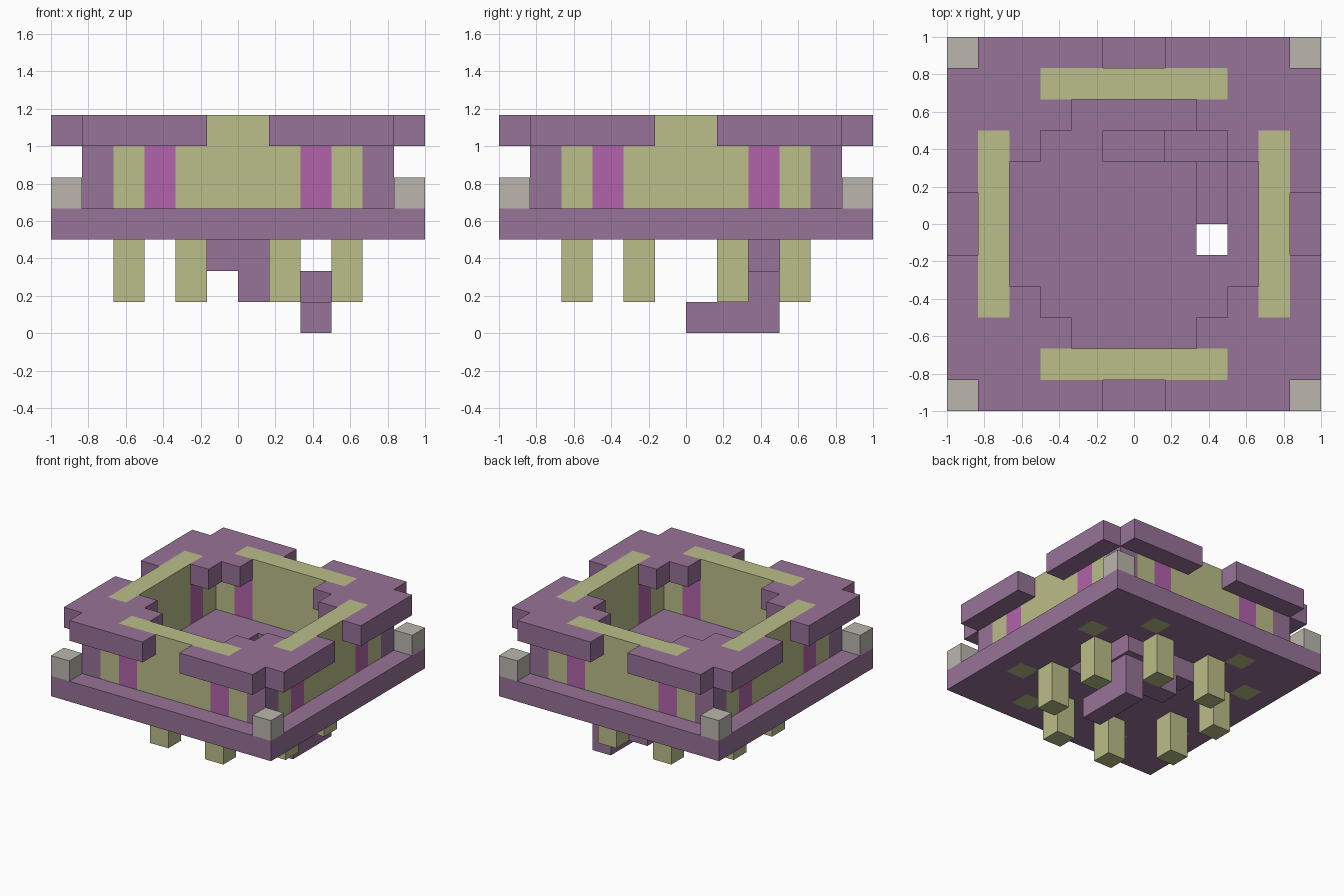
import bpy, bmesh
from mathutils import Vector

if "Cube" in bpy.data.objects:
    bpy.data.objects.remove(bpy.data.objects["Cube"], do_unlink=True)

U = 1 / 6          # one block of the building grid
HALF = 6           # half the footprint, in blocks


def material(name, hex_code):
    rgb = [int(hex_code[i:i + 2], 16) / 255 for i in (0, 2, 4)]
    lin = [c / 12.92 if c <= 0.04045 else ((c + 0.055) / 1.055) ** 2.4 for c in rgb]
    mat = bpy.data.materials.new(name)
    mat.use_nodes = True
    mat.diffuse_color = (*lin, 1)
    mat.node_tree.nodes["Principled BSDF"].inputs["Base Color"].default_value = (*lin, 1)
    return mat


PURPLE, SAND, MAGENTA, GREY = range(4)
MATS = [material("dusty purple", "977397"), material("pale sand green", "BBBD89"),
        material("bright magenta", "B163AA"), material("warm grey", "BBB6AE")]


def finish(name, bm):
    mesh = bpy.data.meshes.new(name)
    bm.normal_update()
    bm.to_mesh(mesh)
    bm.free()
    for mat in MATS:
        mesh.materials.append(mat)
    obj = bpy.data.objects.new(name, mesh)
    bpy.context.collection.objects.link(obj)


def layer(name, z0, z1, rule):
    """Course of blocks; rule(x, y) gives each block's colour, or None for a gap."""
    bm = bmesh.new()
    bmesh.ops.create_grid(bm, x_segments=2 * HALF, y_segments=2 * HALF, size=HALF * U)
    gaps = []
    for f in bm.faces:
        c = f.calc_center_median() / U
        colour = rule(c.x, c.y)
        if colour is None:
            gaps.append(f)
    bmesh.ops.delete(bm, geom=gaps, context='FACES')
    bmesh.ops.translate(bm, verts=bm.verts, vec=(0, 0, z0 * U))
    top = bmesh.ops.extrude_face_region(bm, geom=bm.faces[:], use_keep_orig=True)["geom"]
    bmesh.ops.translate(bm, verts=[v for v in top if isinstance(v, bmesh.types.BMVert)],
                        vec=(0, 0, (z1 - z0) * U))
    bmesh.ops.recalc_face_normals(bm, faces=bm.faces)
    # colour every face from the block that lies behind it
    for f in bm.faces:
        c = f.calc_center_median() / U - f.normal * 0.5
        f.material_index = rule(c.x, c.y) or PURPLE
    finish(name, bm)


def box(name, low, high, colour):
    low, high = Vector(low) * U, Vector(high) * U
    bm = bmesh.new()
    bmesh.ops.create_cube(bm, size=1)
    bmesh.ops.scale(bm, vec=high - low, verts=bm.verts)
    bmesh.ops.translate(bm, vec=(low + high) / 2, verts=bm.verts)
    for f in bm.faces:
        f.material_index = colour
    finish(name, bm)


def folded(x, y):
    """Fold the plan onto one eighth: (larger, smaller) distance from centre."""
    return max(abs(x), abs(y)), min(abs(x), abs(y))


# Floor slab with an L-shaped stairwell and column feet showing underneath
def floor_rule(x, y):
    if (-1 < x < 3 and 2 < y < 3) or (2 < x < 3 and -1 < y < 3):
        return None
    far, near = folded(x, y)
    return SAND if 4 < far < 5 and 2 < near < 3 else PURPLE


# Square ring of wall with magenta columns and purple corners
def wall_rule(x, y):
    far, near = folded(x, y)
    if not 4 < far < 5:
        return None
    return PURPLE if near > 4 else MAGENTA if 2 < near < 3 else SAND


# Notched roof ring with stepped opening and inlaid bars
def roof_rule(x, y):
    far, near = folded(x, y)
    if near > 5 or (far > 5 and near < 1):
        return None
    if far < 3 or (far < 4 and near < 2):
        return None
    return SAND if 4 < far < 5 and near < 3 else PURPLE


layer("floor_slab", 3, 4, floor_rule)
layer("walls", 4, 6, wall_rule)
layer("roof_ring", 6, 7, roof_rule)

# Corner blocks and hanging pillars, mirrored to all quadrants
for sx, side in ((1, "left"), (-1, "right")):
    for sy, end in ((-1, "front"), (1, "back")):
        def mirrored(name, x, y, z0, z1, colour):
            cx, cy = sx * x, sy * y
            box(f"{name}_{end}_{side}", (cx - .5, cy - .5, z0), (cx + .5, cy + .5, z1), colour)
        mirrored("corner_block", 5.5, 5.5, 4, 5, GREY)
        mirrored("outer_pillar", 3.5, 1.5, 1, 3, SAND)
        mirrored("inner_pillar", 1.5, 3.5, 1, 3, SAND)

# Turning stair below the floor opening
box("upper_step", (-1, 2, 2), (1, 3, 3), PURPLE)
box("middle_step", (0, 2, 1), (3, 3, 2), PURPLE)
box("lower_step", (2, 0, 0), (3, 3, 1), PURPLE)
